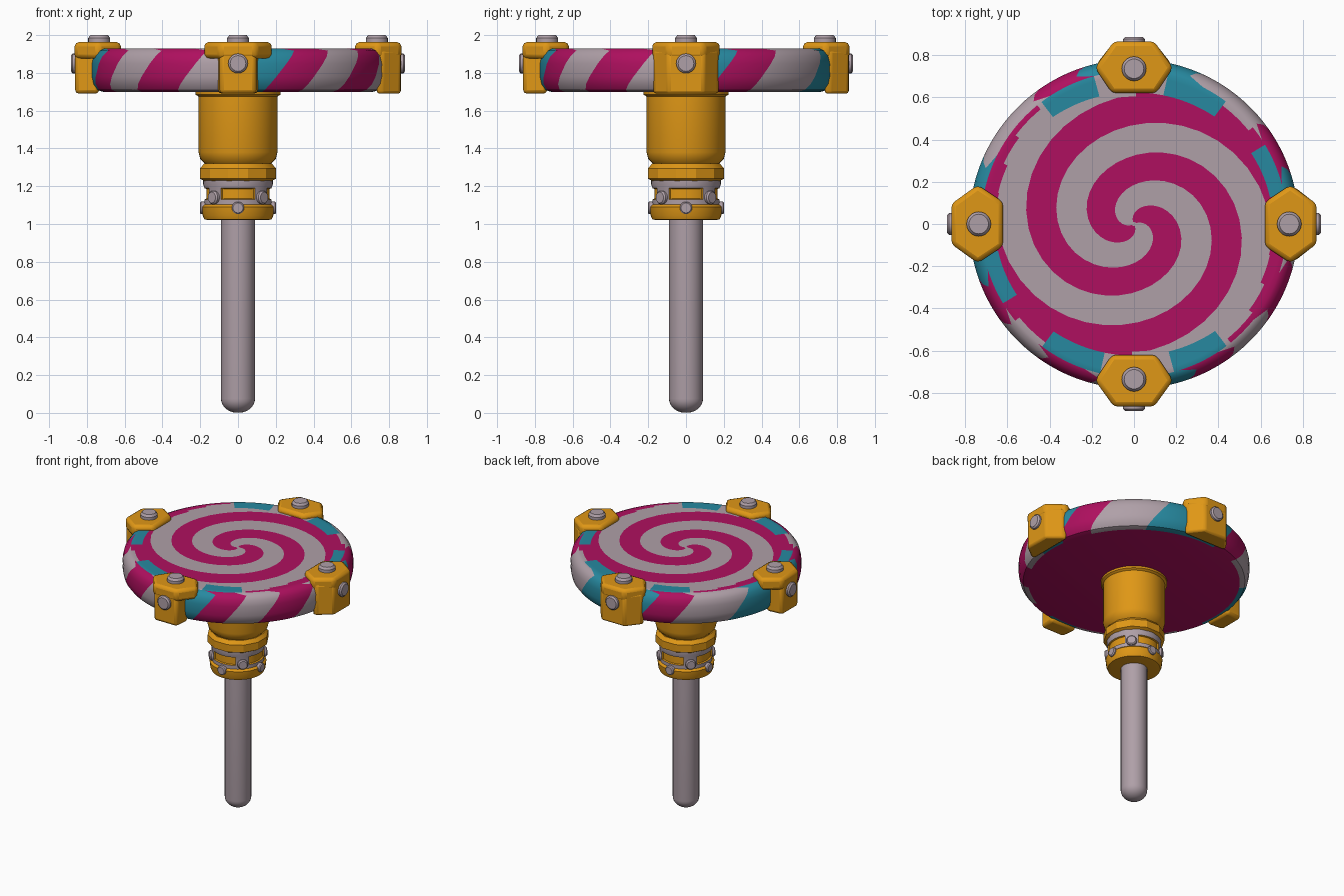
import bpy, bmesh, math
from mathutils import Matrix, Vector

cube = bpy.data.objects.get("Cube")
if cube:
    bpy.data.objects.remove(cube, do_unlink=True)


def material(name, rgb):
    m = bpy.data.materials.new(name)
    m.use_nodes = True
    m.diffuse_color = (*rgb, 1)
    bsdf = m.node_tree.nodes["Principled BSDF"]
    bsdf.inputs["Base Color"].default_value = (*rgb, 1)
    bsdf.inputs["Roughness"].default_value = 0.6
    return m


PALE, PINK, TEAL, ORANGE = range(4)
MATS = [material("pale mauve", (0.43, 0.35, 0.39)),
        material("candy pink", (0.43, 0.005, 0.115)),
        material("teal", (0.02, 0.25, 0.35)),
        material("golden orange", (0.74, 0.31, 0.008))]


def finish(name, bm, color=None, bevel=0, angle=35):
    """Turn a bmesh into an object; color=None keeps the face indices."""
    bmesh.ops.recalc_face_normals(bm, faces=bm.faces)
    me = bpy.data.meshes.new(name)
    bm.to_mesh(me)
    bm.free()
    for m in (MATS if color is None else [MATS[color]]):
        me.materials.append(m)
    ob = bpy.data.objects.new(name, me)
    bpy.context.collection.objects.link(ob)
    if bevel:
        mod = ob.modifiers.new("soft edges", "BEVEL")
        mod.width, mod.segments = bevel, 2
    bpy.ops.object.select_all(action="DESELECT")
    ob.select_set(True)
    bpy.context.view_layer.objects.active = ob
    bpy.ops.object.shade_smooth_by_angle(angle=math.radians(angle))
    return ob


def skin(bm, rings, rule):
    """Join closed rings of vertices with quads coloured by rule(row, column)."""
    n = len(rings[0])
    for i in range(len(rings) - 1):
        for j in range(n):
            k = (j + 1) % n
            f = bm.faces.new((rings[i][j], rings[i][k], rings[i + 1][k], rings[i + 1][j]))
            f.material_index = rule(i, j)


def lathe_mesh(profile, segs, rule=lambda i, j: 0, turn=0):
    bm = bmesh.new()
    rings = [[bm.verts.new((r * math.cos(a), r * math.sin(a), z))
              for a in (turn + math.tau * j / segs for j in range(segs))]
             for r, z in profile]
    skin(bm, rings, rule)
    bm.faces.new(rings[0])
    bm.faces.new(rings[-1])
    return bm


def lathe(name, profile, color, segs=48, turn=0, angle=35):
    return finish(name, lathe_mesh(profile, segs, turn=turn), color, angle=angle)


def stud(name, radius, height, base, direction):
    """Small round bolt head with a softened rim, standing on base."""
    bm = lathe_mesh([(radius, -0.02), (radius, height * 0.6), (radius * 0.8, height)], 20)
    rot = Vector((0, 0, 1)).rotation_difference(Vector(direction)).to_matrix().to_4x4()
    bm.transform(Matrix.Translation(base) @ rot)
    return finish(name, bm, PALE)


def prism(name, half_outline, z0, z1, turn, bevel):
    """Extrude a mirrored (radius, half width) outline upward, then turn it about z."""
    pts = half_outline + [(x, -y) for x, y in reversed(half_outline)]
    bm = bmesh.new()
    face = bm.faces.new([bm.verts.new((x, y, z0)) for x, y in pts])
    up = bmesh.ops.extrude_face_region(bm, geom=[face])["geom"]
    bmesh.ops.translate(bm, vec=(0, 0, z1 - z0),
                        verts=[v for v in up if isinstance(v, bmesh.types.BMVert)])
    bm.transform(Matrix.Rotation(turn, 4, "Z"))
    return finish(name, bm, ORANGE, bevel, angle=25)


# Candy disc: a polar grid twisted so that its columns follow the swirl
COLS, PITCH, FLAT, TOP, MID = 180, 0.29, 0.62, 1.93, 1.815
TEAL_TOP = ((12, 32), (54, 78), (105, 127))
WALL_BACK = ((15, TEAL), (33, PINK), (64, PALE), (90, TEAL))
WALL_FRONT = ((17, TEAL), (34, PINK), (52, PALE), (72, PINK), (90, PALE))


def slant(z):
    return 0.12 * (z - MID) / 0.115


end_twist = -FLAT * math.pi / PITCH
rows = [(r, TOP, -r * math.pi / PITCH) for r in (0.01 + (FLAT - 0.01) * i / 40 for i in range(41))]
rows += [(r, TOP, end_twist) for r in (0.64, 0.66, 0.68, 0.7, 0.725)]
wall_start = len(rows) - 1
rows += [(r, z, end_twist + slant(z)) for r, z in
         ((0.75, 1.918), (0.771, 1.89), (0.78, 1.85), (0.78, 1.78),
          (0.772, 1.74), (0.75, 1.71), (0.715, 1.7))]


def disc_color(i, j):
    phi = math.tau * (j + 0.5) / COLS
    r, z, t = ((a + b) / 2 for a, b in zip(rows[i], rows[i + 1]))
    theta = phi + t
    if i >= wall_start:
        deg = math.degrees(phi + end_twist) % 360
        bands = WALL_BACK if deg < 180 else WALL_FRONT
        return next(c for limit, c in bands if deg % 90 < limit)
    if r > 0.64 and any(a < math.degrees(theta) % 180 < b for a, b in TEAL_TOP):
        return TEAL
    return PINK if ((r - 0.195) / PITCH + theta / math.pi) % 1 > 0.5 else PALE


bm = bmesh.new()
rings = []
for r, z, t in rows:
    ring = []
    wave = 0.017 * min(1, r / 0.3) if r < 0.65 else 0
    for j in range(COLS):
        a = math.tau * j / COLS + t
        rr = r + wave * math.cos(2 * a)
        ring.append(bm.verts.new((rr * math.cos(a), rr * math.sin(a), z)))
    rings.append(ring)
skin(bm, rings, disc_color)
bm.faces.new(rings[0]).material_index = PALE
bm.faces.new(rings[-1]).material_index = PINK
finish("candy_disc", bm)

# Four clamps with a bolt on top and one on the outside
for i, side in enumerate(("left", "back", "right", "front")):
    turn = i * math.pi / 2
    out = Vector((math.cos(turn), math.sin(turn), 0))
    wide = 0.172 if side in ("left", "back") else 0.105
    prism(side + "_clamp_plate", [(0.62, 0.105), (0.74, 0.185), (0.865, 0.095)],
          1.875, 1.963, turn, 0.022)
    prism(side + "_clamp_jaw", [(0.735, wide), (0.765, wide), (0.862, 0.095)],
          1.69, 1.92, turn, 0.02)
    stud(side + "_top_bolt", 0.058, 0.04, out * 0.735 + Vector((0, 0, 1.96)), (0, 0, 1))
    stud(side + "_outer_bolt", 0.052, 0.025, out * 0.86 + Vector((0, 0, 1.85)), out)

# Socket, neck ring and collar under the disc
lathe("socket", [(0.16, 1.3), (0.18, 1.325), (0.2, 1.345), (0.209, 1.38), (0.209, 1.675),
                 (0.225, 1.685), (0.225, 1.705)], ORANGE)
lathe("neck_ring", [(0.18, 1.225), (0.208, 1.24), (0.208, 1.295), (0.185, 1.32)],
      ORANGE, 12, math.pi / 12, 25)
lathe("collar", [(0.15, 1.02), (0.178, 1.024), (0.187, 1.045), (0.192, 1.09), (0.175, 1.105)],
      ORANGE)


# Band with four recessed slots
def band_color(i, j):
    return ORANGE if i == 2 and (j * 5 + 32.5) % 90 < 60 else PALE


bm = lathe_mesh([(0.165, 1.085), (0.177, 1.1), (0.178, 1.13), (0.178, 1.19),
                 (0.184, 1.21), (0.184, 1.235)], 72, band_color)
slots = [f for f in bm.faces if f.material_index == ORANGE]
bmesh.ops.recalc_face_normals(bm, faces=bm.faces)
bmesh.ops.inset_region(bm, faces=slots, thickness=0.004, depth=-0.01)
finish("slotted_band", bm)

# Studs round the band and the collar
for i in range(8):
    a = i * math.pi / 4
    out = Vector((math.cos(a), math.sin(a), 0))
    if i % 2:
        stud("band_stud", 0.036, 0.022, out * 0.175 + Vector((0, 0, 1.14)), out)
    else:
        stud("collar_stud", 0.033, 0.018, out * 0.184 + Vector((0, 0, 1.085)), out)

# Stick with a rounded foot
foot = [(0.09 * math.sin(a), 0.075 - 0.075 * math.cos(a))
        for a in (math.pi / 2 * i / 8 for i in range(1, 9))]
lathe("stick", foot + [(0.09, 1.05)], PALE, 32)
